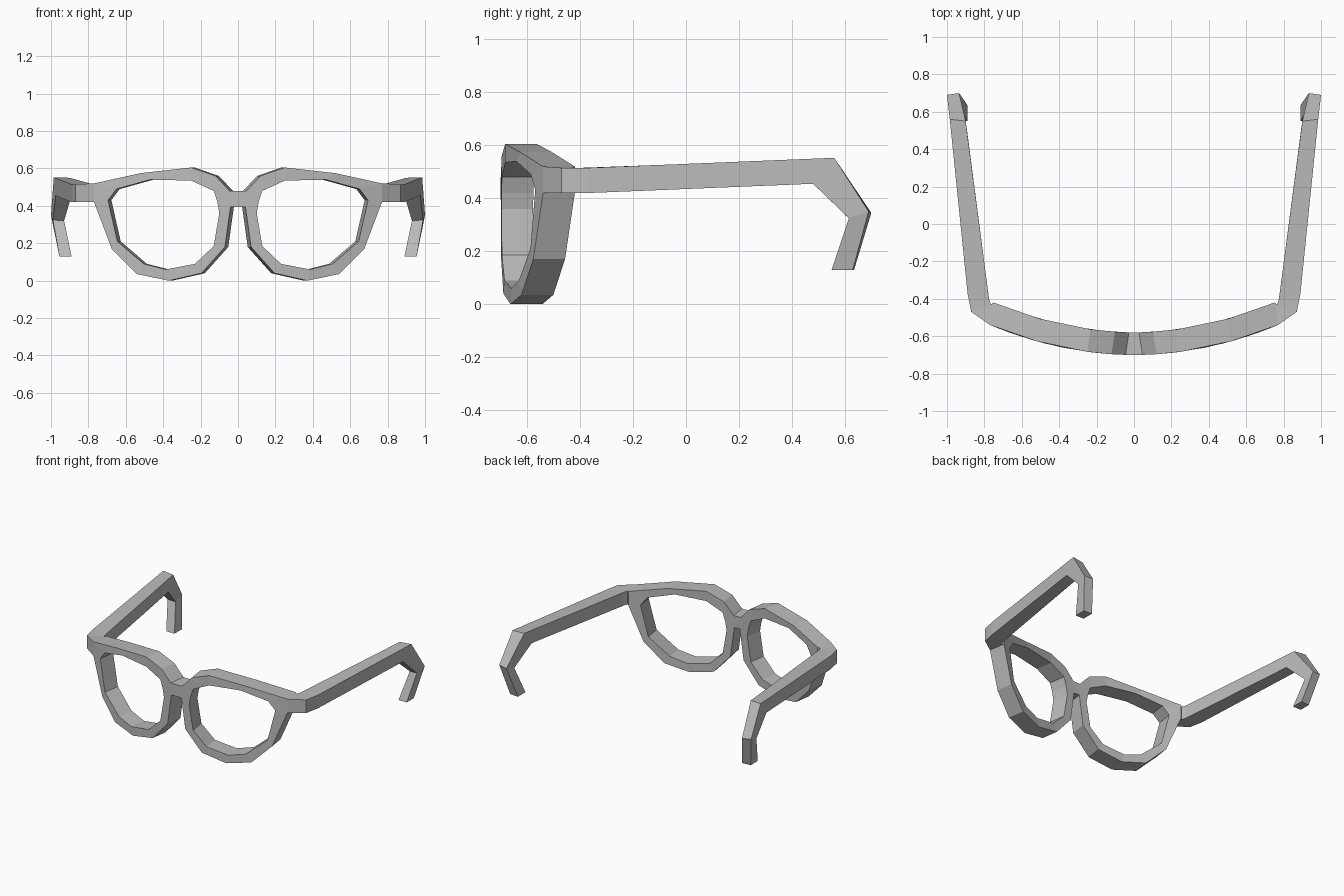
import bpy
import bmesh

cube = bpy.data.objects.get("Cube")
if cube:
    bpy.data.objects.remove(cube, do_unlink=True)

grey = bpy.data.materials.new("frame_grey")
grey.use_nodes = True
colour = (0.5, 0.5, 0.5, 1)
grey.diffuse_color = colour
grey.node_tree.nodes["Principled BSDF"].inputs["Base Color"].default_value = colour

# Rim profile (x, z), left lens, starting at the upper brow
OUTER = [(.52, .575), (.25, .605), (.12, .56), (.045, .48), (.04, .395), (.07, .18),
         (.195, .04), (.37, 0), (.54, .035), (.675, .17), (.77, .42), (.77, .52)]
INNER = [(.47, .54), (.25, .535), (.13, .48), (.11, .42), (.10, .36), (.13, .185),
         (.23, .09), (.385, .06), (.505, .09), (.645, .21), (.695, .43), (.65, .49)]
BRIDGE, HINGE = 3, 10      # rim sides that continue into the bridge and the temple

bm = bmesh.new()


def front_y(x):
    """Curved face of the spectacles."""
    return -0.70 + 0.27 * x * x


def rim_loop(points, back):
    shift, depth = (0.018, 0.12) if back else (0, 0)
    return [bm.verts.new((x - shift, front_y(x) + depth, z)) for x, z in points]


def loft(a, b):
    """Quads between two closed loops of vertices."""
    n = len(a)
    for i in range(n):
        j = (i + 1) % n
        bm.faces.new((a[i], a[j], b[j], b[i]))


# Lens rim
of, ob = rim_loop(OUTER, False), rim_loop(OUTER, True)
inf, inb = rim_loop(INNER, False), rim_loop(INNER, True)
loft(of, inf)
loft(inf, inb)
loft(inb, ob)
for i in range(len(of)):
    if i not in (BRIDGE, HINGE):
        j = (i + 1) % len(of)
        bm.faces.new((of[i], of[j], ob[j], ob[i]))

# Half of the bridge, reaching the mirror plane
t, b = BRIDGE, BRIDGE + 1
start = [of[t], ob[t], ob[b], of[b]]
middle = [bm.verts.new((0, y, z)) for y, z in
          ((-.70, .48), (-.58, .48), (-.58, .395), (-.70, .395))]
loft(start, middle)

# Hinge, temple and ear hook: outer top, inner top, inner bottom, outer bottom
SECTIONS = [
    [(.87, -.47, .515), (.765, -.43, .515), (.765, -.43, .42), (.87, -.47, .42)],
    [(.89, -.37, .515), (.775, -.40, .515), (.775, -.40, .42), (.89, -.37, .42)],
    [(.985, .56, .553), (.90, .55, .55), (.89, .48, .455), (.975, .48, .455)],
    [(1.0, .69, .35), (.935, .70, .345), (.93, .62, .32), (.99, .615, .325)],
    [(.955, .63, .13), (.89, .635, .13), (.89, .55, .13), (.955, .55, .13)],
]
low, top = HINGE, HINGE + 1
ring = [of[top], ob[top], ob[low], of[low]]
for section in SECTIONS:
    following = [bm.verts.new(p) for p in section]
    loft(ring, following)
    ring = following
bm.faces.new(ring)

bmesh.ops.recalc_face_normals(bm, faces=bm.faces)
mesh = bpy.data.meshes.new("spectacle_frame")
bm.to_mesh(mesh)
bm.free()
mesh.materials.append(grey)

frame = bpy.data.objects.new("spectacle_frame", mesh)
bpy.context.collection.objects.link(frame)
mirror = frame.modifiers.new("other_side", 'MIRROR')
mirror.use_clip = True
